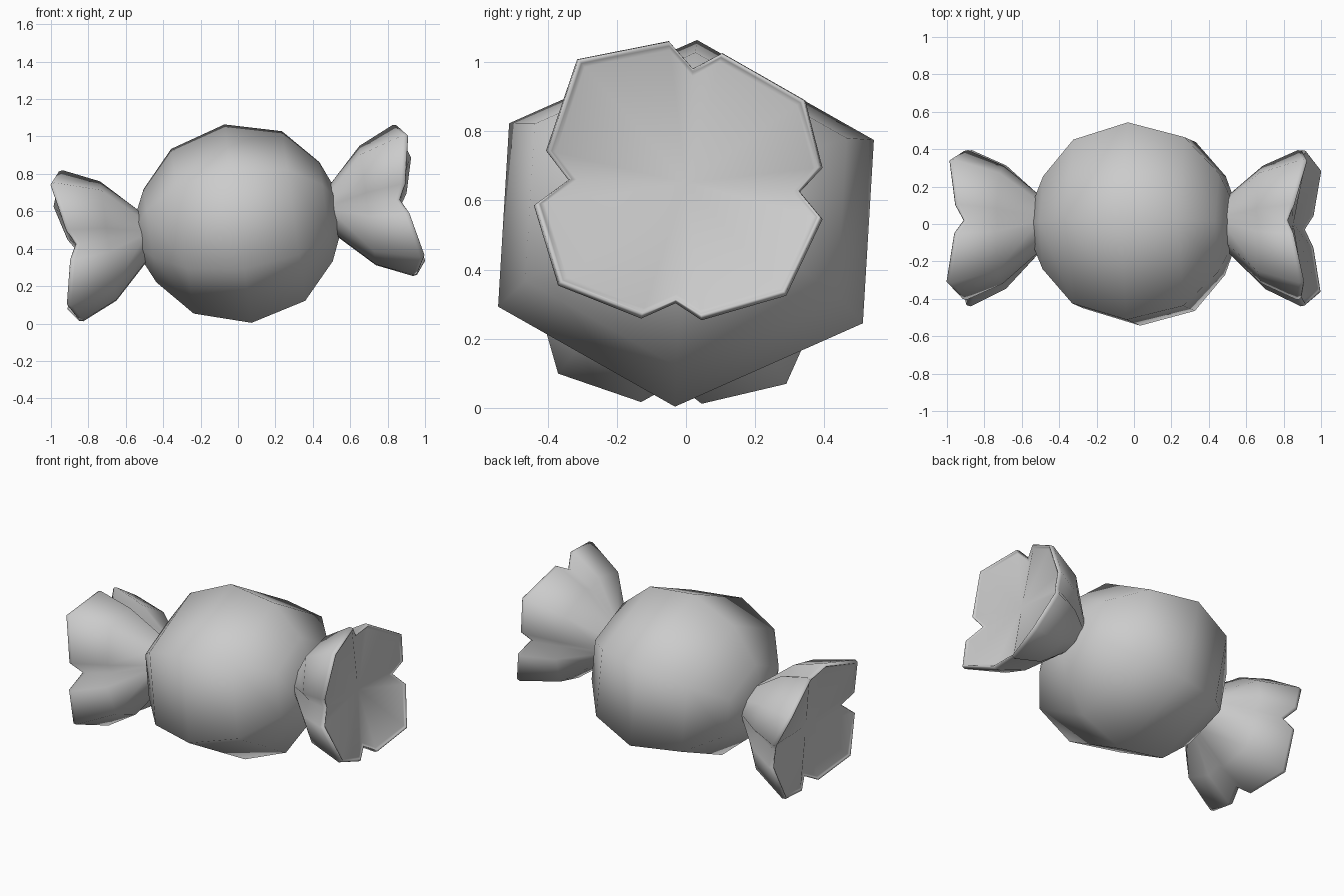
import bpy, bmesh
from math import sin, cos, pi, radians, hypot
from mathutils import Matrix

old = bpy.data.objects.get("Cube")
if old:
    bpy.data.objects.remove(old, do_unlink=True)

grey = bpy.data.materials.new("wrapper grey")
grey.use_nodes = True
grey.diffuse_color = (0.6, 0.6, 0.6, 1)
grey.node_tree.nodes["Principled BSDF"].inputs["Base Color"].default_value = (0.6, 0.6, 0.6, 1)

ROLL = radians(-3)
TILT = Matrix.Translation((0, 0, 0.534)) @ Matrix.Rotation(radians(-7.8), 4, 'Y')


def loft(name, rings, start, end):
    """Skin rings of points along x and close both ends on an axis point."""
    bm = bmesh.new()
    loops = [[bm.verts.new(p) for p in ring] for ring in rings]
    n = len(loops[0])
    for a, b in zip(loops, loops[1:]):
        for i in range(n):
            j = (i + 1) % n
            bm.faces.new((a[i], a[j], b[j], b[i]))
    for loop, x in ((loops[0], start), (loops[-1], end)):
        tip = bm.verts.new((x, 0, 0))
        for i in range(n):
            bm.faces.new((loop[i], loop[(i + 1) % n], tip))
    bm.transform(TILT)
    bmesh.ops.recalc_face_normals(bm, faces=bm.faces)
    for f in bm.faces:
        f.smooth = True
    me = bpy.data.meshes.new(name)
    bm.to_mesh(me)
    bm.free()
    me.materials.append(grey)
    obj = bpy.data.objects.new(name, me)
    bpy.context.collection.objects.link(obj)
    return obj


# Sweet: six-sided ball around the long axis, wider front to back
def ball_ring(x, size):
    angles = [pi / 2 + ROLL + i * pi / 3 for i in range(6)]
    return [(x, 0.61 * size * cos(a), 0.536 * size * sin(a)) for a in angles]


profile = [(-0.525, 0.27), (-0.475, 0.47), (-0.3, 0.83), (0, 1),
           (0.3, 0.855), (0.475, 0.5), (0.525, 0.28)]
loft("candy_body", [ball_ring(x, s) for x, s in profile], -0.53, 0.53)

# Twisted ends: outline of the four petals, each notch, corner, middle, corner
OUTLINE = [(0.33, -0.025), (0.395, 0.04), (0.345, 0.23), (0.105, 0.375),
           (0.02, 0.335), (-0.05, 0.41), (-0.315, 0.35), (-0.405, 0.09),
           (-0.34, 0.01), (-0.44, -0.07), (-0.37, -0.31), (-0.13, -0.4),
           (-0.03, -0.35), (0.045, -0.405), (0.29, -0.34), (0.395, -0.11)]
RIM_X = (0.875, 0.915, 0.965, 0.915)


def neck_ring(side, x, r):
    return [(side * x, 1.12 * r * y / hypot(y, z), r * z / hypot(y, z)) for y, z in OUTLINE]


def petal_ring(side, scale, dx):
    return [(side * (RIM_X[i % 4] + dx), y * scale, z * scale)
            for i, (y, z) in enumerate(OUTLINE)]


for name, side in (("left_twist", 1), ("right_twist", -1)):
    shoulder = [(side * 0.7, 0.79 * y, 0.79 * z) for y, z in OUTLINE]
    rings = [
        neck_ring(side, 0.48, 0.12),
        neck_ring(side, 0.52, 0.145),
        shoulder,
        petal_ring(side, 1, -0.025),      # rounded lip
        petal_ring(side, 0.99, -0.004),
        petal_ring(side, 0.975, 0),
        petal_ring(side, 0.96, -0.008),
        petal_ring(side, 0.93, -0.012),   # shallow dished end
    ]
    loft(name, rings, side * 0.48, side * 0.86)
